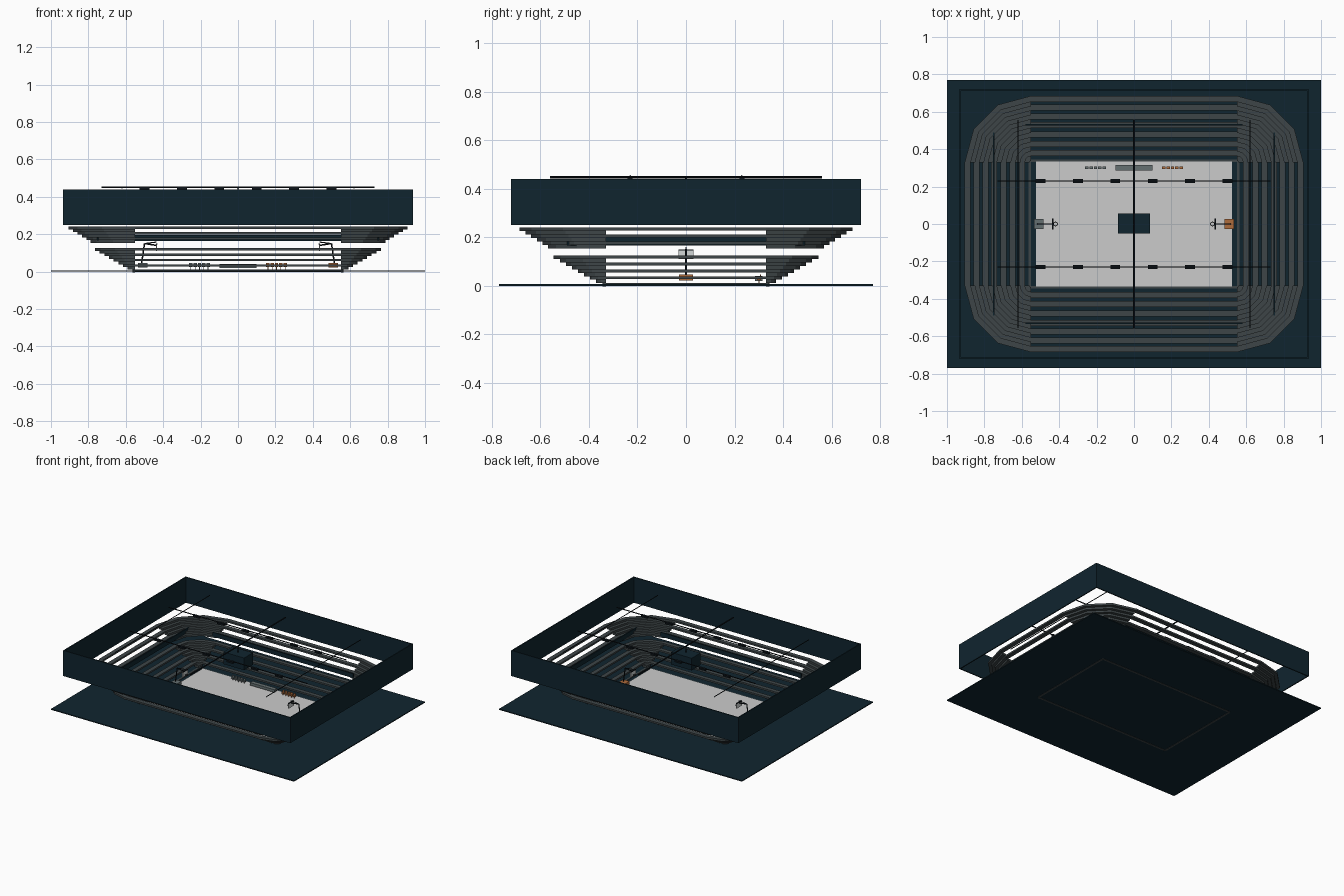
import bpy, bmesh
from math import sin, cos, radians
from mathutils import Vector, Matrix

cube = bpy.data.objects.get("Cube")
if cube:
    bpy.data.objects.remove(cube, do_unlink=True)


def material(name, r, g, b):
    m = bpy.data.materials.new(name)
    m.use_nodes = True
    m.diffuse_color = (r, g, b, 1)
    bsdf = m.node_tree.nodes["Principled BSDF"]
    bsdf.inputs["Base Color"].default_value = (r, g, b, 1)
    bsdf.inputs["Roughness"].default_value = 0.8
    return m


NAVY = material("navy", 0.005, 0.018, 0.028)
STAND = material("stand_grey", 0.048, 0.06, 0.064)
COURT = material("court_light_grey", 0.6, 0.6, 0.6)
ORANGE = material("orange", 0.43, 0.15, 0.045)
GREY = material("mid_grey", 0.13, 0.16, 0.165)
DARK = material("near_black", 0.004, 0.007, 0.01)
GLASS = material("backboard_white", 0.65, 0.68, 0.68)


def finish(name, bm, mat):
    bmesh.ops.recalc_face_normals(bm, faces=bm.faces)
    me = bpy.data.meshes.new(name)
    bm.to_mesh(me)
    bm.free()
    me.materials.append(mat)
    ob = bpy.data.objects.new(name, me)
    bpy.context.collection.objects.link(ob)
    return ob


def add_box(bm, x0, x1, y0, y1, z0, z1):
    mat = Matrix.LocRotScale(Vector((x0 + x1, y0 + y1, z0 + z1)) / 2, None,
                             Vector((x1 - x0, y1 - y0, z1 - z0)))
    bmesh.ops.create_cube(bm, size=1, matrix=mat)


def box(name, mat, *bounds):
    bm = bmesh.new()
    add_box(bm, *bounds)
    return finish(name, bm, mat)


def rod(name, mat, a, b, radius):
    a, b = Vector(a), Vector(b)
    bm = bmesh.new()
    turn = (b - a).to_track_quat('Z', 'Y').to_matrix().to_4x4()
    bmesh.ops.create_cone(bm, cap_ends=True, segments=6, radius1=radius, radius2=radius,
                          depth=(b - a).length, matrix=Matrix.Translation((a + b) / 2) @ turn)
    return finish(name, bm, mat)


CX, CY = 0.55, 0.33     # centres of the rounded stand corners


def add_corner(bm, sx, sy, r0, r1, z0, z1):
    """One stepped corner row: a three-segment quarter ring."""
    rings = []
    for a in (0, 30, 60, 90):
        c, s = cos(radians(a)), sin(radians(a))
        rings.append([bm.verts.new((sx * (CX + r * c), sy * (CY + r * s), z))
                      for r, z in ((r0, z0), (r1, z0), (r1, z1), (r0, z1))])
    for p, q in zip(rings, rings[1:]):
        for k in range(4):
            n = (k + 1) % 4
            bm.faces.new((p[k], p[n], q[n], q[k]))
    bm.faces.new(rings[0])
    bm.faces.new(rings[-1])


def stand(name, rows, outer, top, run, rise):
    """Corners carry every row, the straight sides every second one."""
    for i in range(rows):
        r1, z1 = outer - run * i, top - rise * i
        r0, z0 = max(r1 - 0.032, 0.001), z1 - rise
        bm = bmesh.new()
        for s in (-1, 1):
            for t in (-1, 1):
                add_corner(bm, s, t, r0, r1, z0, z1)
            if i % 2 == 0:
                ys = sorted((s * (CY + r0), s * (CY + r1)))
                xs = sorted((s * (CX + r0), s * (CX + r1)))
                add_box(bm, -CX, CX, *ys, z0 + 0.002, z1)
                add_box(bm, *xs, -CY, CY, z0 + 0.002, z1)
        finish(f"{name}_row_{rows - i}", bm, STAND)


# Ground and court
box("ground", NAVY, -1, 1, -0.77, 0.77, 0, 0.007)
box("court", COURT, -0.525, 0.525, -0.335, 0.335, 0.007, 0.012)

# Outer wall band, open above and below
bm = bmesh.new()
for s in (-1, 1):
    add_box(bm, -0.935, 0.935, *sorted((s * 0.72, s * 0.712)), 0.25, 0.44)
    add_box(bm, *sorted((s * 0.935, s * 0.927)), -0.712, 0.712, 0.25, 0.44)
finish("outer_wall", bm, NAVY)

# Seating
stand("lower_stand", 9, 0.215, 0.125, 0.025, 0.0143)
stand("upper_stand", 6, 0.355, 0.24, 0.0235, 0.0143)

# Ribbon boards on the upper stand front
for s, side in ((-1, "right"), (1, "left")):
    box(f"ribbon_board_{side}", NAVY, s * 0.75 - 0.004, s * 0.75 + 0.004, -0.49, 0.49, 0.165, 0.2)
for s, side in ((-1, "front"), (1, "back")):
    box(f"ribbon_board_{side}", NAVY, -0.58, 0.58, s * 0.53 - 0.004, s * 0.53 + 0.004, 0.163, 0.195)

# Hanging scoreboard
box("scoreboard", NAVY, -0.085, 0.085, -0.05, 0.055, 0.31, 0.4)
rod("scoreboard_cable", DARK, (0, 0, 0.4), (0, 0, 0.447), 0.004)

# Roof rods and light trusses
rod("roof_beam", DARK, (0, -0.56, 0.447), (0, 0.56, 0.447), 0.005)
for s, side in ((-1, "right"), (1, "left")):
    rod(f"roof_rod_{side}", DARK, (s * 0.62, -0.555, 0.447), (s * 0.62, 0.555, 0.447), 0.003)
for s, side in ((-1, "front"), (1, "back")):
    y = s * 0.23
    rod(f"light_truss_{side}", DARK, (-0.73, y, 0.452), (0.73, y, 0.452), 0.004)
    bm = bmesh.new()
    for k in range(6):
        x = -0.5 + 0.2 * k
        add_box(bm, x - 0.026, x + 0.026, y - 0.01, y + 0.01, 0.44, 0.453)
    finish(f"truss_lights_{side}", bm, DARK)

# Hoops
for s, side, pad in ((-1, "right", GREY), (1, "left", ORANGE)):
    box(f"hoop_base_{side}", pad, s * 0.51 - 0.025, s * 0.51 + 0.025, -0.028, 0.028, 0.022, 0.046)
    rod(f"hoop_post_{side}", DARK, (s * 0.515, 0, 0.046), (s * 0.5, 0, 0.15), 0.004)
    rod(f"hoop_arm_{side}", DARK, (s * 0.5, 0, 0.15), (s * 0.435, 0, 0.14), 0.004)
    rod(f"hoop_brace_{side}", DARK, (s * 0.5, 0, 0.15), (s * 0.435, 0, 0.158), 0.003)
    box(f"backboard_{side}", GLASS, s * 0.435 - 0.003, s * 0.435 + 0.003, -0.03, 0.03, 0.11, 0.145)
    box(f"backboard_frame_{side}", DARK, s * 0.435 - 0.004, s * 0.435 + 0.004,
        -0.03, 0.03, 0.145, 0.149)
    bpy.ops.mesh.primitive_torus_add(major_segments=12, minor_segments=4, major_radius=0.011,
                                     minor_radius=0.002, location=(s * 0.42, 0, 0.12))
    rim = bpy.context.object
    rim.name = f"rim_{side}"
    rim.data.materials.append(DARK)

# Scorer's table and team chairs
box("scorers_table", GREY, -0.1, 0.1, 0.285, 0.315, 0.02, 0.04)
for s, side, mat in ((-1, "right", GREY), (1, "left", ORANGE)):
    bm = bmesh.new()
    for k in range(5):
        x = s * (0.16 + 0.023 * k)
        add_box(bm, x - 0.009, x + 0.009, 0.293, 0.308, 0.024, 0.032)
        add_box(bm, x - 0.009, x + 0.009, 0.305, 0.308, 0.032, 0.046)
        add_box(bm, x - 0.002, x + 0.002, 0.299, 0.303, 0.012, 0.024)
    finish(f"team_chairs_{side}", bm, mat)
